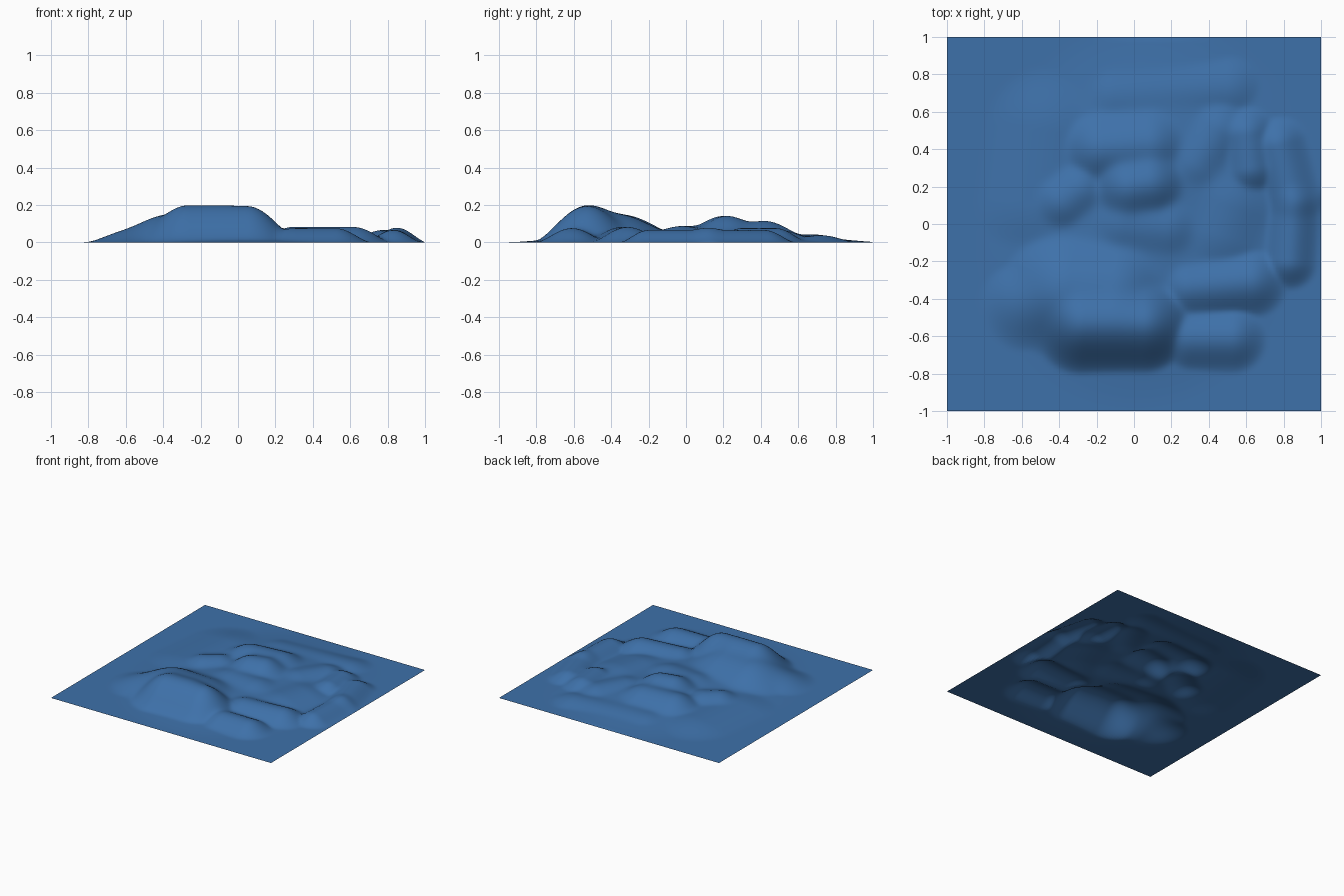
import bpy, bmesh
from mathutils import Vector

# Ridges: start x, y, end x, y, flank radius, crest height
RIDGES = [
    (0.00, -0.15, 0.10, 0.25, 0.85, 0.060),    # broad base mound
    (-0.27, -0.53, 0.05, -0.53, 0.30, 0.193),  # tall front ridge
    (-0.35, -0.36, -0.12, -0.38, 0.40, 0.150), # its gentle back flank
    (-0.30, -0.45, -0.55, -0.42, 0.28, 0.070), # left spur
    (-0.02, 0.20, 0.08, 0.22, 0.27, 0.140),    # middle hill
    (-0.05, 0.00, 0.17, -0.02, 0.26, 0.083),   # shelf before middle hill
    (-0.17, 0.40, 0.08, 0.42, 0.27, 0.113),    # hill behind it
    (-0.38, 0.12, -0.30, 0.18, 0.22, 0.080),   # left hump
    (-0.50, 0.10, -0.45, 0.50, 0.35, 0.040),   # low left slope
    (-0.10, 0.68, 0.50, 0.72, 0.20, 0.038),    # low back shelf
    (0.33, 0.32, 0.45, 0.50, 0.22, 0.065),     # right back hills
    (0.62, 0.30, 0.60, 0.48, 0.18, 0.076),
    (0.45, -0.05, 0.50, 0.10, 0.30, 0.056),    # right middle rise
    (0.30, -0.34, 0.62, -0.31, 0.21, 0.082),   # right front ridge
    (0.30, -0.61, 0.52, -0.61, 0.20, 0.076),   # right front knoll
    (0.83, -0.20, 0.85, 0.12, 0.16, 0.066),    # right rim
    (0.85, 0.12, 0.77, 0.42, 0.17, 0.066),
]


def ridge_height(p, ridge):
    ax, ay, bx, by, r, h = ridge
    a, d = Vector((ax, ay)), Vector((bx - ax, by - ay))
    t = max(0.0, min(1.0, (p - a).dot(d) / d.length_squared))
    u = (p - a - d * t).length_squared / (r * r)
    return h * (1 - u) ** 2 if u < 1 else 0.0


def ground_height(x, y):
    # Soft maximum merges the ridges with smooth valleys
    p = Vector((x, y))
    return sum(ridge_height(p, r) ** 4 for r in RIDGES) ** 0.25


# Terrain sheet
bm = bmesh.new()
bmesh.ops.create_grid(bm, x_segments=110, y_segments=110, size=1.0)
for v in bm.verts:
    edge = max(abs(v.co.x), abs(v.co.y)) > 0.999
    v.co.z = 0.0 if edge else ground_height(v.co.x, v.co.y)
for f in bm.faces:
    f.smooth = True
mesh = bpy.data.meshes.new("terrain")
bm.to_mesh(mesh)
bm.free()
terrain = bpy.data.objects.new("terrain", mesh)
bpy.context.collection.objects.link(terrain)

# Single blue colour
blue = bpy.data.materials.new("blue")
blue.diffuse_color = (0.048, 0.165, 0.40, 1.0)
mesh.materials.append(blue)
